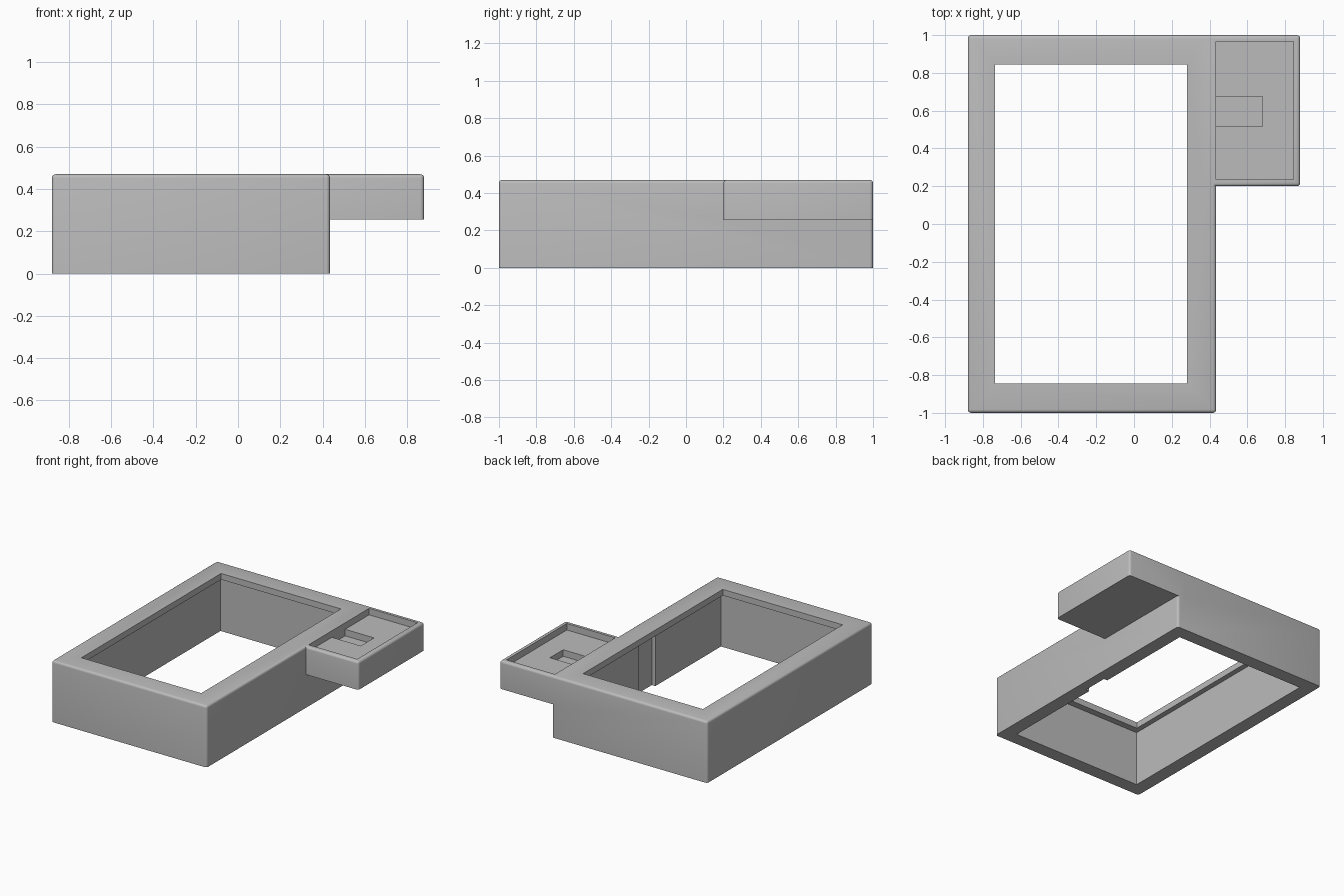
import bpy, bmesh
from mathutils import Vector

if "Cube" in bpy.data.objects:
    bpy.data.objects.remove(bpy.data.objects["Cube"], do_unlink=True)

grey = bpy.data.materials.new("plain grey")
grey.use_nodes = True
GREY = (0.5, 0.5, 0.5, 1)
grey.diffuse_color = GREY
grey.node_tree.nodes["Principled BSDF"].inputs["Base Color"].default_value = GREY


def block(name, x, y, z, rounding=0):
    """Box spanning the given ranges; rounding softens every edge but the bottom ones."""
    bm = bmesh.new()
    bmesh.ops.create_cube(bm, size=1)
    spans = (x, y, z)
    for v in bm.verts:
        v.co = Vector([s[0] if c < 0 else s[1] for s, c in zip(spans, v.co)])
    if rounding:
        edges = [e for e in bm.edges if max(v.co.z for v in e.verts) > z[0] + 0.001]
        bmesh.ops.bevel(bm, geom=edges, offset=rounding, offset_type='OFFSET',
                        segments=4, profile=0.5, affect='EDGES')
    mesh = bpy.data.meshes.new(name)
    bm.to_mesh(mesh)
    bm.free()
    mesh.materials.append(grey)
    ob = bpy.data.objects.new(name, mesh)
    bpy.context.collection.objects.link(ob)
    return ob


def combine(target, other, operation):
    """Boolean the other block into the target, then discard it."""
    other.hide_render = True
    mod = target.modifiers.new(operation.lower(), 'BOOLEAN')
    mod.operation, mod.solver, mod.object = operation, 'EXACT', other
    bpy.context.view_layer.objects.active = target
    bpy.ops.object.modifier_apply(modifier=mod.name)
    bpy.data.objects.remove(other, do_unlink=True)


# Main body with the side tray fused to its back left
frame = block("frame_with_side_tray", (-0.88, 0.435), (-1, 1), (0, 0.47), 0.018)
combine(frame, block("side_tray", (0.36, 0.88), (0.2, 1), (0.255, 0.47), 0.018), 'UNION')

cuts = [
    # Wide cavity under the lip, then the smaller top opening
    block("cavity", (-0.775, 0.33), (-0.895, 0.895), (-0.1, 0.423)),
    block("top_opening", (-0.735, 0.28), (-0.845, 0.845), (0.3, 0.6)),
    # Vertical groove in the inner left wall
    block("wall_groove", (0.2, 0.36), (-0.1, 0.1), (-0.1, 0.423)),
    # Shallow tray recess and the deeper pocket in its floor
    block("tray_recess", (0.435, 0.845), (0.235, 0.965), (0.42, 0.6)),
    block("tray_pocket", (0.435, 0.68), (0.515, 0.675), (0.37, 0.6)),
]
for cutter in cuts:
    combine(frame, cutter, 'DIFFERENCE')

# Smooth the rounded edges only
bpy.ops.object.select_all(action='DESELECT')
frame.select_set(True)
bpy.context.view_layer.objects.active = frame
bpy.ops.object.shade_smooth_by_angle(angle=0.6)
